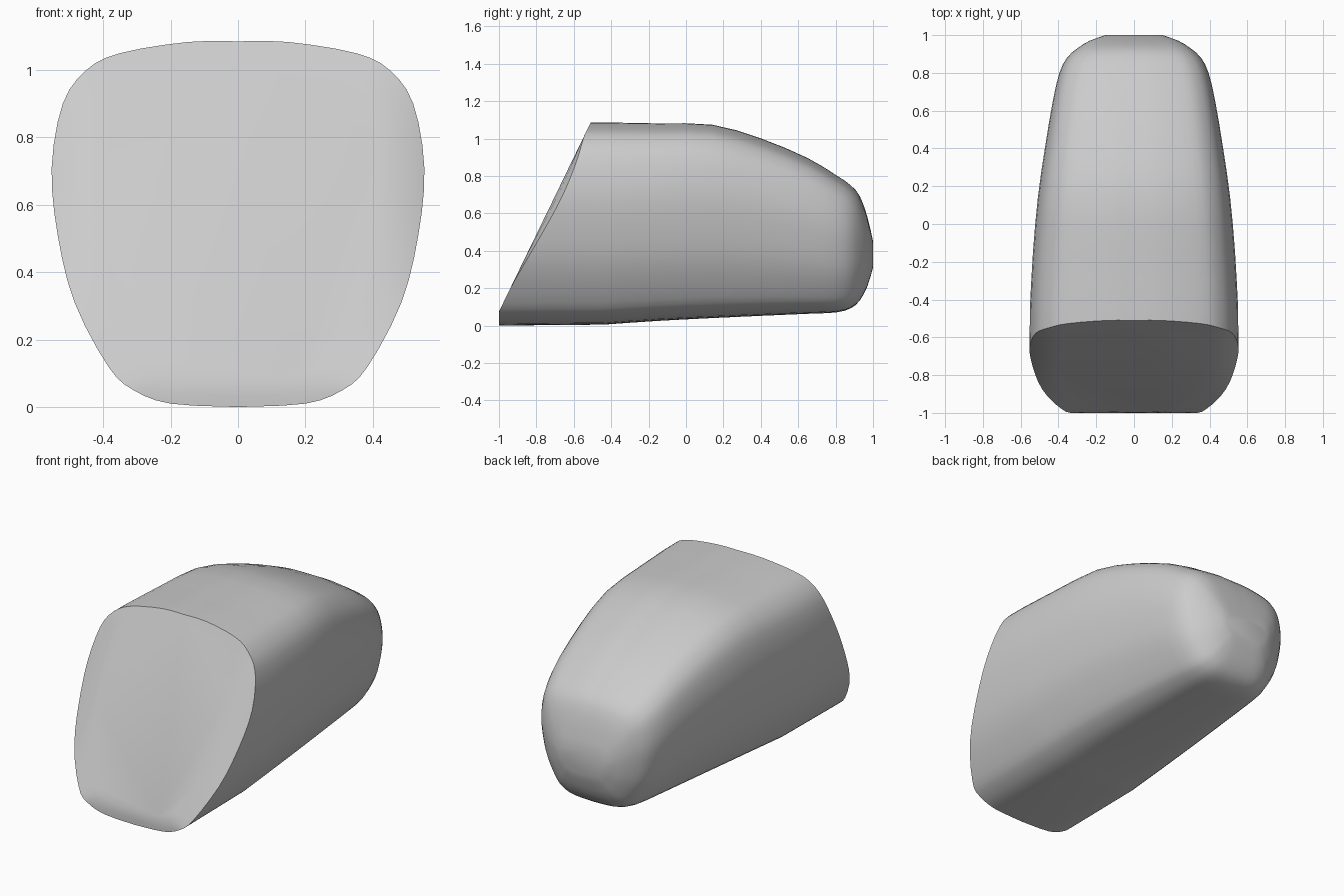
import bpy, bmesh, math
from mathutils import Vector

cube = bpy.data.objects.get("Cube")
if cube:
    bpy.data.objects.remove(cube)


def smooth_path(points, steps):
    """Catmull-Rom curve through a short list of points."""
    pts = [Vector(p) for p in points]
    out = []
    for i in range(len(pts) - 1):
        a, b = pts[max(i - 1, 0)], pts[i]
        c, d = pts[i + 1], pts[min(i + 2, len(pts) - 1)]
        for s in range(steps):
            t = s / steps
            out.append(0.5 * (2 * b + (c - a) * t + (2 * a - 5 * b + 4 * c - d) * t**2
                              + (3 * b - a - 3 * c + d) * t**3))
    return out + [pts[-1]]


# Half cross-section, from bottom centre to top centre (half width, height)
HALF = [(0, 0), (0.2, 0.01), (0.31, 0.05), (0.385, 0.12), (0.485, 0.31), (0.535, 0.51),
        (0.553, 0.71), (0.52, 0.90), (0.45, 1.0), (0.35, 1.05), (0.15, 1.083), (0, 1.085)]
WIDTH, HEIGHT = 0.553, 1.085
half = smooth_path(HALF, 3)
section = [(p[0] / WIDTH, p[1] / HEIGHT) for p in half]
section += [(-x, z) for x, z in section[-2:0:-1]]

# Stations along the body: y, half width, bottom, top
STATIONS = [(-0.44, 0.551, 0.005, 1.085), (-0.15, 0.535, 0.025, 1.08), (0.14, 0.509, 0.04, 1.073),
            (0.4, 0.472, 0.052, 1.0), (0.65, 0.43, 0.063, 0.895), (0.8, 0.395, 0.07, 0.805),
            (0.88, 0.355, 0.092, 0.75), (0.93, 0.30, 0.135, 0.69), (0.97, 0.235, 0.21, 0.58),
            (1.0, 0.15, 0.31, 0.45)]


def front_y(x, z):
    """Slanted front with a short upright lip and softened sides."""
    slant = max(-1.0, -0.51 - 0.485 * (HEIGHT - z))
    return slant + 2.2 * max(0, abs(x) - 0.42) ** 2


bm = bmesh.new()


def add_ring(width, bottom, top, y=None, scale=1.0):
    ring = []
    for u, v in section:
        x, z = u * width * scale, bottom + v * (top - bottom)
        ring.append(bm.verts.new((x, front_y(x, z) if y is None else y, z)))
    return ring


# Front inset, front rim, then the tapering body
rings = [add_ring(WIDTH, 0.08, HEIGHT - 0.015, scale=0.76),
         add_ring(WIDTH, 0.03, HEIGHT - 0.005, scale=0.9),
         add_ring(WIDTH, 0, HEIGHT)]
rings += [add_ring(w, b, t, y) for y, w, b, t in smooth_path(STATIONS, 2)]
for first, second in zip(rings, rings[1:]):
    for i in range(len(first)):
        j = (i + 1) % len(first)
        bm.faces.new((first[i], first[j], second[j], second[i]))
bm.faces.new(rings[0])
bm.faces.new(rings[-1])
bmesh.ops.recalc_face_normals(bm, faces=bm.faces)

mesh = bpy.data.meshes.new("rounded_body")
bm.to_mesh(mesh)
bm.free()
body = bpy.data.objects.new("rounded_body", mesh)
bpy.context.collection.objects.link(body)

# Plain grey surface
grey = bpy.data.materials.new("light_grey")
grey.use_nodes = True
grey.diffuse_color = (0.6, 0.6, 0.6, 1)
grey.node_tree.nodes["Principled BSDF"].inputs["Base Color"].default_value = (0.6, 0.6, 0.6, 1)
mesh.materials.append(grey)

bpy.ops.object.select_all(action="DESELECT")
body.select_set(True)
bpy.context.view_layer.objects.active = body
bpy.ops.object.shade_smooth_by_angle(angle=math.radians(35))
